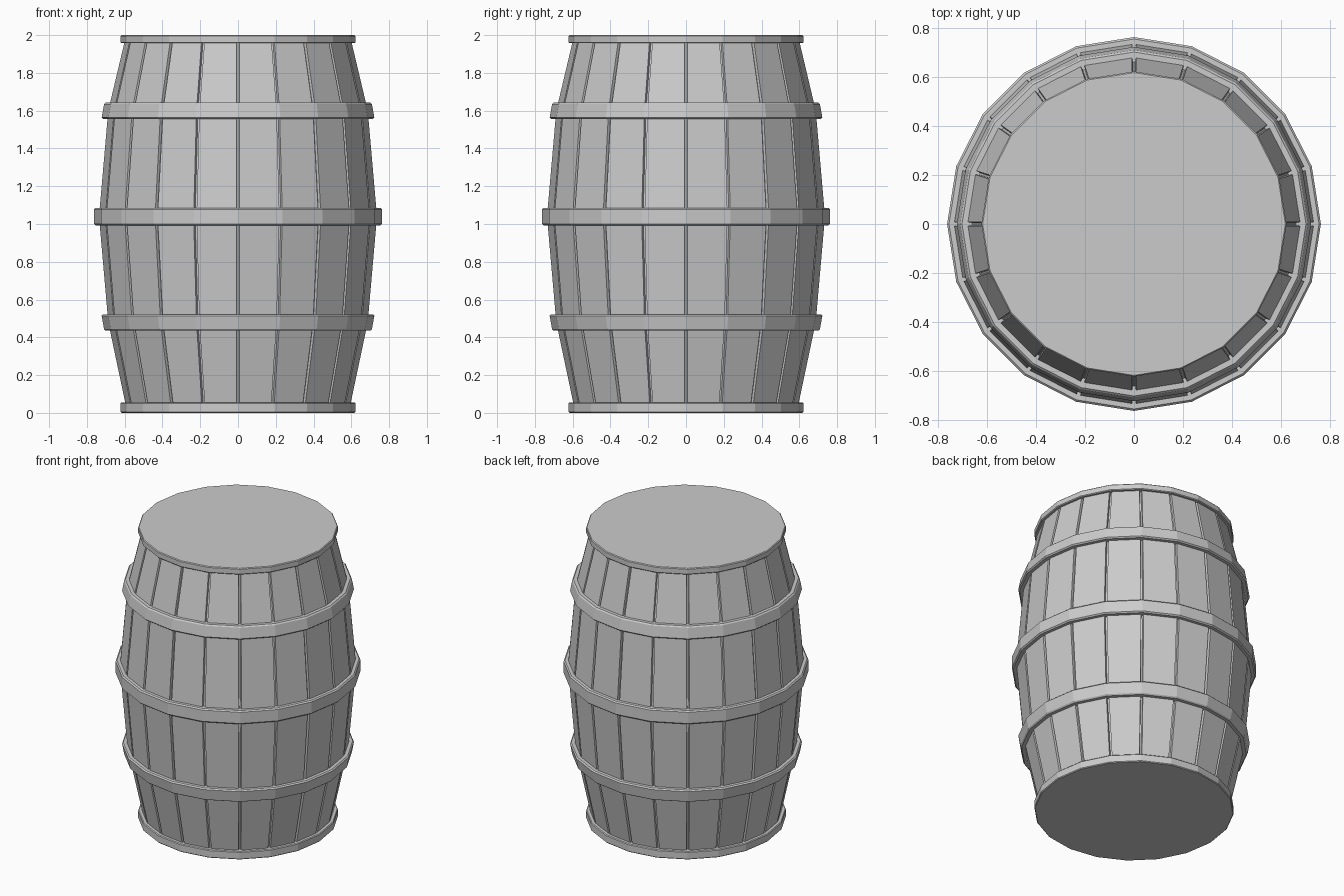
import bpy, bmesh
from math import pi, sin, cos, radians

if "Cube" in bpy.data.objects:
    bpy.data.objects.remove(bpy.data.objects["Cube"])

SIDES = 20


def loft(name, rows, closed=False, caps=False):
    """Skin consecutive rings of points; optionally close the loop or cap the ends."""
    bm = bmesh.new()
    rings = [[bm.verts.new(p) for p in row] for row in rows]
    pairs = list(zip(rings, rings[1:]))
    if closed:
        pairs.append((rings[-1], rings[0]))
    for lo, hi in pairs:
        n = len(lo)
        for i in range(n):
            j = (i + 1) % n
            bm.faces.new((lo[i], lo[j], hi[j], hi[i]))
    if caps:
        bm.faces.new(rings[0][::-1])
        bm.faces.new(rings[-1])
    bmesh.ops.recalc_face_normals(bm, faces=bm.faces)
    mesh = bpy.data.meshes.new(name)
    bm.to_mesh(mesh)
    bm.free()
    obj = bpy.data.objects.new(name, mesh)
    bpy.context.collection.objects.link(obj)
    return obj


def ring(r, z):
    return [(r * cos(2 * pi * i / SIDES), r * sin(2 * pi * i / SIDES), z)
            for i in range(SIDES)]


def stave_ring(r, z, depth=0.016, half_gap=0.008):
    """Twenty flat staves separated by narrow chamfered grooves at the corners."""
    pts = []
    for i in range(SIDES):
        a = radians(18 * i)
        for gap, rad in ((-half_gap, r), (-half_gap * 0.6, r - depth),
                         (half_gap * 0.6, r - depth), (half_gap, r)):
            t = a + gap / r
            pts.append((rad * cos(t), rad * sin(t), z))
    return pts


# Bulging wall of staves
profile = [(0.592, 0.03), (0.687, 0.48), (0.736, 1.04), (0.687, 1.60), (0.597, 1.98)]
loft("staves", [stave_ring(r, z) for r, z in profile])


# Hoops: bevelled bands that lean with the wall
def hoop(name, z0, z1, r0, r1, inner, b=0.008):
    rows = [(inner, z0), (r0 - b, z0), (r0, z0 + b), (r1, z1 - b), (r1 - b, z1), (inner, z1)]
    loft(name, [ring(r, z) for r, z in rows], closed=True)


hoop("lower_hoop", 0.435, 0.522, 0.709, 0.722, 0.655)
hoop("middle_hoop", 0.993, 1.086, 0.762, 0.762, 0.712)
hoop("upper_hoop", 1.556, 1.642, 0.722, 0.709, 0.655)


# Flat end lids with their rims
def lid(name, z0, z1, r, b=0.005):
    rows = [(r - b, z0), (r, z0 + b), (r, z1 - b), (r - b, z1)]
    loft(name, [ring(q, z) for q, z in rows], caps=True)


lid("bottom_lid", 0.0, 0.055, 0.622)
lid("top_lid", 1.957, 2.0, 0.622)
